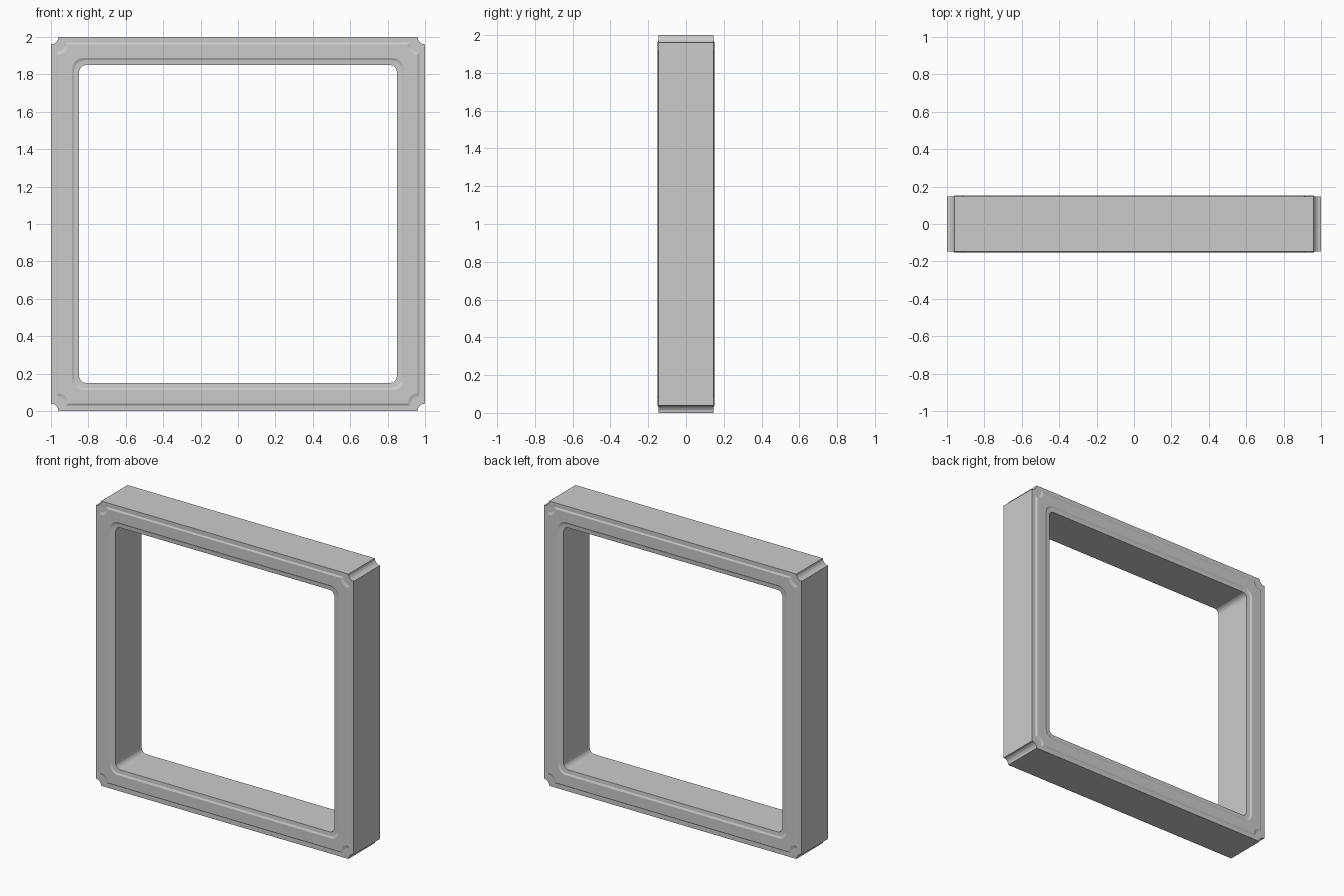
import bpy, bmesh, math

if "Cube" in bpy.data.objects:
    bpy.data.objects.remove(bpy.data.objects["Cube"])

# Cross-section rings: inset from outer edge, half depth, corner size, notched corner?
HALF = [(0.0, 0.146, 0.040, True), (0.03, 0.146, 0.050, True),
        (0.04, 0.152, 0.055, True), (0.112, 0.152, 0.060, False),
        (0.124, 0.146, 0.055, False), (0.15, 0.144, 0.038, False)]
STEPS = 4


def ring(bm, inset, y, c, notched):
    """Square loop with concave notches or rounded fillets at its corners."""
    verts = []
    h = 1.0 - inset
    for k in range(4):
        ca, sa = math.cos(k * math.pi / 2), math.sin(k * math.pi / 2)
        for i in range(STEPS + 1):
            t = math.pi / 2 * i / STEPS
            if notched:
                u, v = c * math.sin(t), c * math.cos(t)
            else:
                u, v = c * (1 - math.cos(t)), c * (1 - math.sin(t))
            # corner travels counter-clockwise from the right side to the top side
            px, pz = h - u, h - v
            verts.append(bm.verts.new((px * ca - pz * sa, y, 1 + px * sa + pz * ca)))
    return verts


# Square frame: front profile followed by its mirrored back
bm = bmesh.new()
profile = [(d, -y, c, n) for d, y, c, n in HALF] + list(reversed(HALF))
rings = [ring(bm, *p) for p in profile]
count = len(rings[0])
for r, a in enumerate(rings):
    b = rings[(r + 1) % len(rings)]
    for i in range(count):
        j = (i + 1) % count
        bm.faces.new((a[i], a[j], b[j], b[i]))
bmesh.ops.recalc_face_normals(bm, faces=bm.faces)
mesh = bpy.data.meshes.new("square_frame")
bm.to_mesh(mesh)
bm.free()
frame = bpy.data.objects.new("square_frame", mesh)
bpy.context.collection.objects.link(frame)
